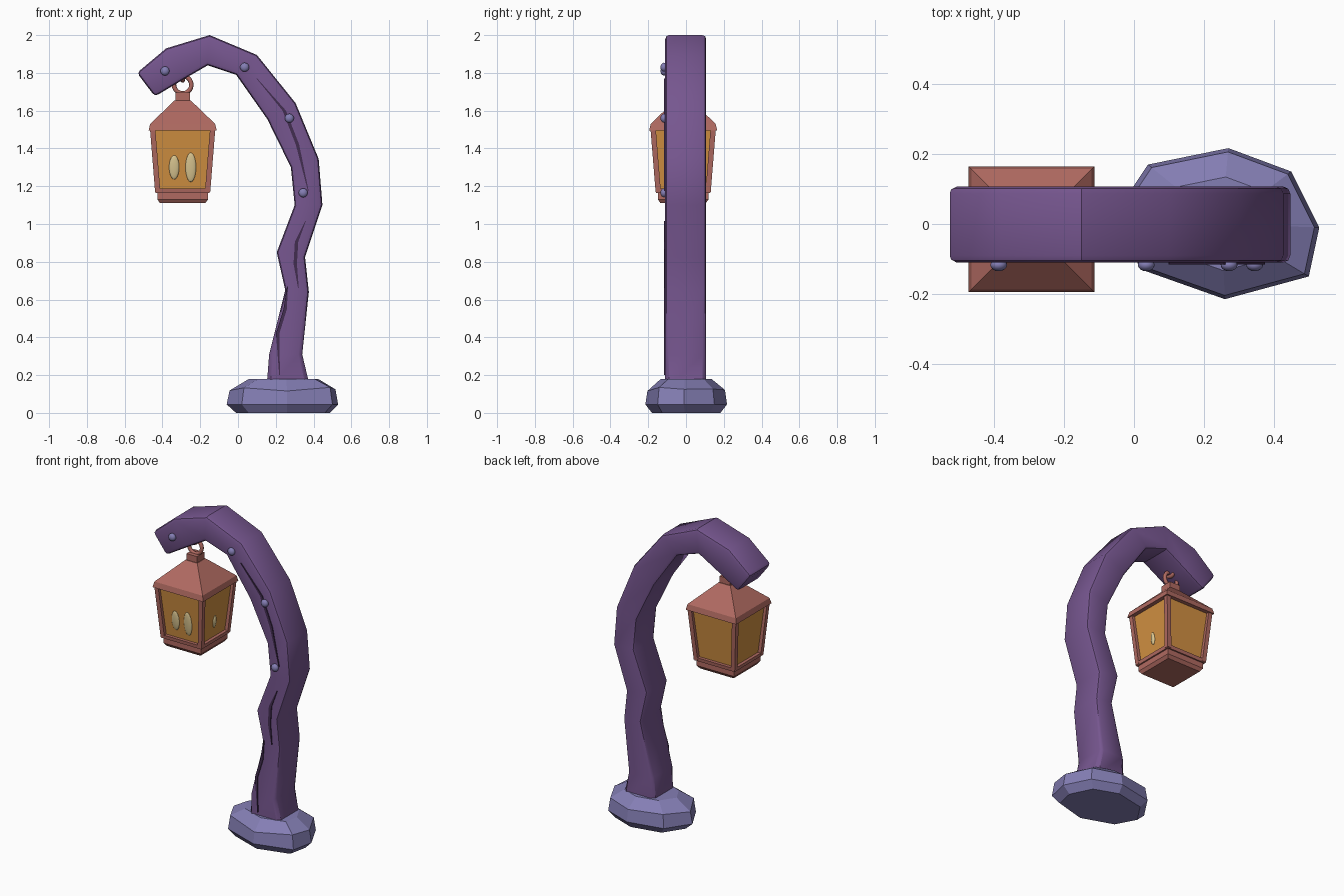
import bpy, bmesh, math
from mathutils import Vector, Matrix

if "Cube" in bpy.data.objects:
    bpy.data.objects.remove(bpy.data.objects["Cube"])


def material(name, r, g, b):
    lin = [((c / 255 + 0.055) / 1.055) ** 2.4 for c in (r, g, b)]
    m = bpy.data.materials.new(name)
    m.diffuse_color = (*lin, 1)
    m.use_nodes = True
    m.node_tree.nodes["Principled BSDF"].inputs["Base Color"].default_value = m.diffuse_color
    return m


WOOD = material("purple wood", 118, 86, 143)
DARK = material("dark crack", 66, 45, 80)
STONE = material("blue stone", 132, 126, 180)
METAL = material("copper red", 176, 106, 97)
GLASS = material("amber glass", 210, 145, 66)
GLINT = material("cream glint", 218, 198, 145)


def finish(name, bm, mat, smooth=None):
    bmesh.ops.recalc_face_normals(bm, faces=bm.faces)
    me = bpy.data.meshes.new(name)
    bm.to_mesh(me)
    bm.free()
    me.materials.append(mat)
    if smooth:
        me.shade_smooth()
        me.set_sharp_from_angle(angle=math.radians(smooth))
    ob = bpy.data.objects.new(name, me)
    bpy.context.collection.objects.link(ob)
    return ob


def loft(name, rings, mat, smooth=None, bevel=0):
    """Skin a list of equal-length point rings and cap both ends."""
    bm = bmesh.new()
    vs = [[bm.verts.new(p) for p in r] for r in rings]
    n = len(rings[0])
    for a, b in zip(vs, vs[1:]):
        for i in range(n):
            j = (i + 1) % n
            bm.faces.new((a[i], a[j], b[j], b[i]))
    bm.faces.new(vs[0])
    bm.faces.new(vs[-1])
    if bevel:
        bm.normal_update()
        edges = [e for e in bm.edges if e.calc_face_angle(0) > math.radians(60)]
        bmesh.ops.bevel(bm, geom=edges, offset=bevel, segments=2, profile=0.5,
                        affect='EDGES', clamp_overlap=True)
    return finish(name, bm, mat, smooth)


def ellipsoid(name, loc, size, mat, tilt=None):
    bm = bmesh.new()
    mtx = Matrix.Translation(loc) @ (tilt or Matrix()) @ Matrix.Diagonal((*size, 1))
    bmesh.ops.create_uvsphere(bm, u_segments=16, v_segments=10, radius=1, matrix=mtx)
    return finish(name, bm, mat, 60)


# Crooked post: pairs of inner and outer outline points (x, z)
inner = [(.15, .12), (.165, .31), (.25, .65), (.205, .85), (.30, 1.10), (.28, 1.30),
         (.155, 1.555), (-.01, 1.79), (-.16, 1.84), (-.29, 1.765), (-.44, 1.675)]
outer = [(.385, .12), (.34, .31), (.375, .64), (.355, .825), (.447, 1.10), (.427, 1.345),
         (.305, 1.64), (.10, 1.895), (-.15, 2.0), (-.38, 1.93), (-.535, 1.80)]
rings = [[(a[0], -.11, a[1]), (b[0], -.11, b[1]), (b[0], .107, b[1]), (a[0], .107, a[1])]
         for a, b in zip(inner, outer)]
loft("crooked_post", rings, WOOD, 35, 0.02)

# Wood cracks: thin tapered slivers on the front
cracks = [[(.10, 1.77), (.245, 1.60), (.315, 1.42), (.372, 1.175)],
          [(.357, 1.015), (.31, .905), (.303, .79), (.32, .66)],
          [(.262, .67), (.25, .55), (.21, .42), (.22, .20)]]
for k, path in enumerate(cracks):
    rings = []
    for (x, z), w in zip(path, (.002, .009, .009, .002)):
        rings.append([(x - w, -.108, z), (x + w, -.108, z),
                      (x + w, -.116, z), (x - w, -.116, z)])
    loft(f"wood_crack_{k + 1}", rings, DARK)

# Rivets
for k, (x, z) in enumerate([(-.387, 1.81), (.035, 1.83), (.272, 1.56), (.345, 1.165)]):
    ellipsoid(f"rivet_{k + 1}", (x, -.117, z), (.024, .018, .024), STONE)

# Faceted stone foot
foot = [(.53, -.01), (.45, .15), (.27, .217), (.04, .17), (-.06, .02), (.02, -.13),
        (.26, -.215), (.50, -.15)]
rings = []
for z, s in ((0, .84), (.045, 1), (.125, .95), (.18, .62)):
    rings.append([(.25 + (x - .25) * s, y * s, z + (.012 * math.sin(3 * i) if s == .95 else 0))
                  for i, (x, y) in enumerate(foot)])
loft("stone_foot", rings, STONE)

# Lantern: stacked square frustums around one axis
CX, CY = -.293, -.015


def frustum(name, levels, mat):
    return loft(name, [[(CX + sx * h, CY + sy * h, z) for sx, sy in
                        ((-1, -1), (1, -1), (1, 1), (-1, 1))] for z, h in levels], mat)


frustum("lantern_roof", [(1.495, .18), (1.53, .172), (1.655, .042)], METAL)
frustum("lantern_collar", [(1.64, .038), (1.695, .038)], METAL)
frustum("lantern_glass", [(1.15, .122), (1.50, .155)], GLASS)
frustum("lantern_rim", [(1.165, .143), (1.188, .146)], METAL)
frustum("lantern_base", [(1.11, .12), (1.13, .134), (1.17, .134)], METAL)

# Sloping corner bars and top rails
for k, (sx, sy) in enumerate(((-1, -1), (1, -1), (1, 1), (-1, 1))):
    rings = []
    for z, h in ((1.17, .146), (1.505, .173)):
        rings.append([(CX + sx * (h - a), CY + sy * (h - b), z)
                      for a, b in ((0, 0), (.028, 0), (.028, .028), (0, .028))])
    loft(f"corner_bar_{k + 1}", rings, METAL)

# Hanging ring and the loop fixed in the arm
for name, z, major, rot in (("hanging_ring", 1.737, .046, 0), ("arm_loop", 1.79, .03, 90)):
    turn = Matrix.Rotation(math.radians(rot), 3, 'Z')
    bm = bmesh.new()
    vs = []
    for i in range(20):
        a = math.tau * i / 20
        vs.append([bm.verts.new(turn @ Vector((
            (major + .012 * math.cos(b)) * math.cos(a), .012 * math.sin(b),
            (major + .012 * math.cos(b)) * math.sin(a))) + Vector((CX, CY, z)))
            for b in (math.tau * j / 8 for j in range(8))])
    for i in range(20):
        for j in range(8):
            bm.faces.new((vs[i][j], vs[i - 1][j], vs[i - 1][j - 1], vs[i][j - 1]))
    finish(name, bm, METAL, 60)

# Glints on the glass, leaning with the panes
lean = math.atan(.033 / .35)
for k, (x, rx, rz) in enumerate(((-.338, .027, .064), (-.25, .028, .078))):
    ellipsoid(f"front_glint_{k + 1}", (x, CY - .137, 1.30), (rx, .009, rz), GLINT,
              Matrix.Rotation(lean, 4, 'X'))
ellipsoid("side_glint", (CX + .136, CY, 1.29), (.009, .016, .04), GLINT,
          Matrix.Rotation(lean, 4, 'Y'))
